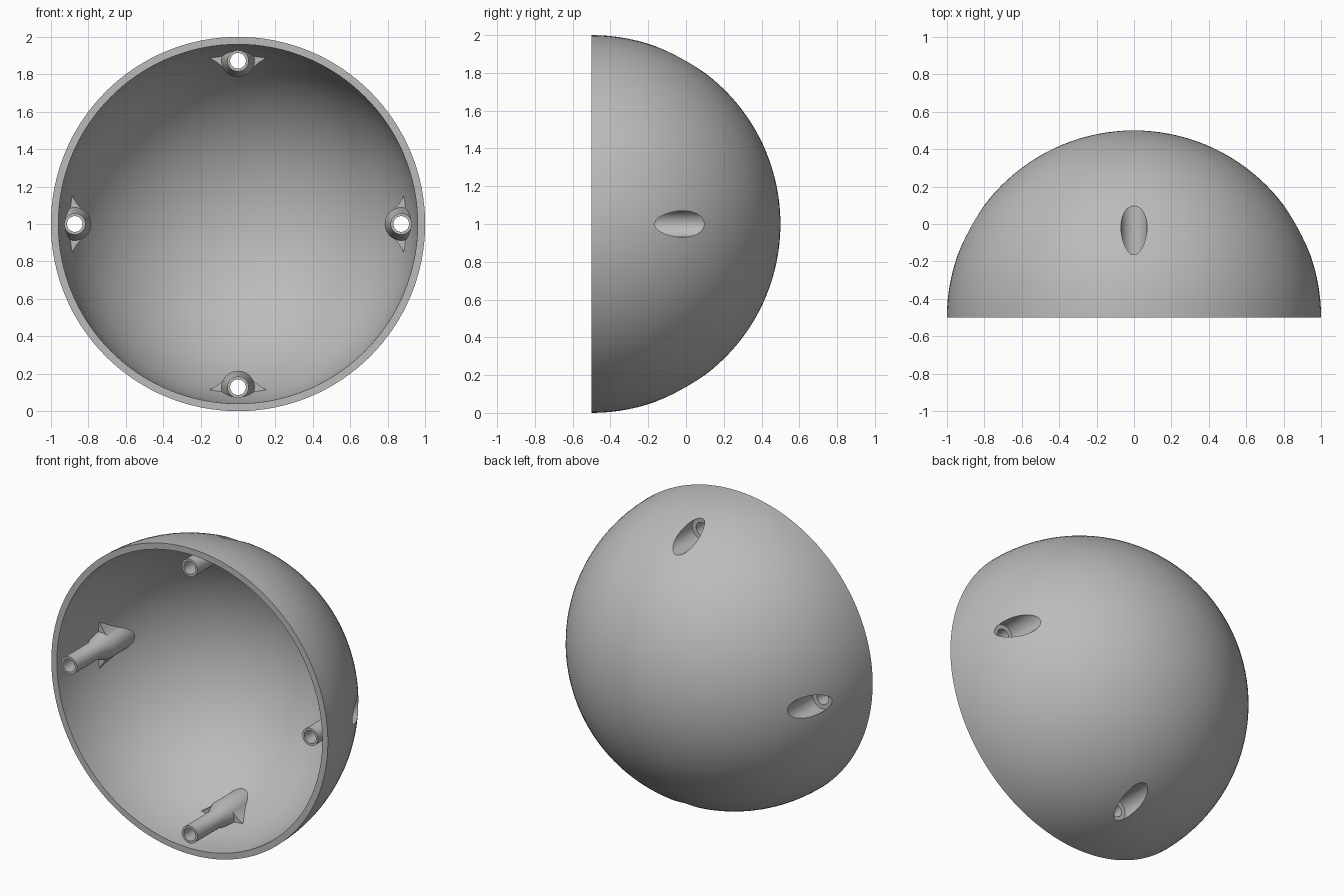
import bpy, bmesh
from math import pi, sin, cos
from mathutils import Matrix, Vector

cube = bpy.data.objects.get("Cube")
if cube:
    bpy.data.objects.remove(cube, do_unlink=True)

RADIUS, INNER = 1.0, 0.96
POST_OFFSET = 0.872          # distance of the screw posts from the dome axis
CENTRE = Vector((0, -0.5, 1))

grey = bpy.data.materials.new("plain_grey")
grey.use_nodes = True
grey.diffuse_color = (0.5, 0.5, 0.5, 1)
grey.node_tree.nodes["Principled BSDF"].inputs["Base Color"].default_value = (0.5, 0.5, 0.5, 1)


def make_object(name, bm):
    bmesh.ops.recalc_face_normals(bm, faces=bm.faces)
    mesh = bpy.data.meshes.new(name)
    bm.to_mesh(mesh)
    bm.free()
    mesh.materials.append(grey)
    obj = bpy.data.objects.new(name, mesh)
    bpy.context.collection.objects.link(obj)
    return obj


def sphere(radius):
    """Ball with its poles on the y axis."""
    bm = bmesh.new()
    bmesh.ops.create_uvsphere(bm, u_segments=128, v_segments=64, radius=radius,
                              matrix=Matrix.Rotation(-pi / 2, 4, 'X'))
    return bm


def loft(name, rings, angle):
    """Capped solid through equal point rings, turned about the dome axis."""
    bm = bmesh.new()
    loops = [[bm.verts.new(p) for p in ring] for ring in rings]
    n = len(loops[0])
    for a, b in zip(loops, loops[1:]):
        for i in range(n):
            bm.faces.new((a[i], a[(i + 1) % n], b[(i + 1) % n], b[i]))
    bm.faces.new(loops[0])
    bm.faces.new(loops[-1])
    bm.transform(Matrix.Rotation(angle, 4, 'Y'))
    return make_object(name, bm)


def turned(name, profile, angle, sides=40):
    """Round solid along y from (radius, y) pairs, at the post position."""
    rings = [[(r * cos(2 * pi * i / sides), y, POST_OFFSET + r * sin(2 * pi * i / sides))
              for i in range(sides)] for r, y in profile]
    return loft(name, rings, angle)


def subtract(target, cutter):
    cutter.hide_render = True
    mod = target.modifiers.new("cut", 'BOOLEAN')
    mod.operation, mod.solver, mod.object = 'DIFFERENCE', 'EXACT', cutter
    bpy.context.view_layer.objects.active = target
    bpy.ops.object.modifier_apply(modifier=mod.name)
    bpy.data.objects.remove(cutter, do_unlink=True)


# Concave flare that blends each screw housing into the shell
tip, bend, join = Vector((0.15, 0.885)), Vector((0.09, 0.855)), Vector((0.068, 0.817))
flare = [tip * (1 - t) ** 2 + bend * 2 * t * (1 - t) + join * t * t
         for t in (i / 8 for i in range(9))]
side = [Vector((0.15, 1.1))] + flare
outline = [(p.x, p.y) for p in side] + [(-p.x, p.y) for p in reversed(side)]

# Solid dome
bm = sphere(RADIUS)
bmesh.ops.bisect_plane(bm, geom=bm.verts[:] + bm.edges[:] + bm.faces[:], dist=1e-4,
                       plane_co=(0, 0, 0), plane_no=(0, -1, 0), clear_outer=True)
bmesh.ops.holes_fill(bm, edges=[e for e in bm.edges if e.is_boundary])
dome = make_object("dome_shell", bm)

# Cavity that leaves the four posts and housings standing
cavity = make_object("cavity_cutter", sphere(INNER))
angles = [i * pi / 2 for i in range(4)]
for a in angles:
    subtract(cavity, turned("screw_post", [(0.057, -1.1), (0.057, 0.26), (0.088, 0.33),
                                           (0.088, 0.8)], a))
    subtract(cavity, loft("housing_flare", [[(u, y, r) for u, r in outline]
                                            for y in (0.335, 0.8)], a))
subtract(dome, cavity)

# Screw holes with wide recesses opening on the outside
for a in angles:
    subtract(dome, turned("screw_hole", [(0.042, -0.2), (0.042, 0.335), (0.07, 0.336),
                                         (0.07, 1.2)], a))

# Place and shade
dome.data.transform(Matrix.Translation(CENTRE))
bpy.ops.object.select_all(action='DESELECT')
dome.select_set(True)
bpy.context.view_layer.objects.active = dome
bpy.ops.object.shade_smooth_by_angle(angle=pi / 6)
